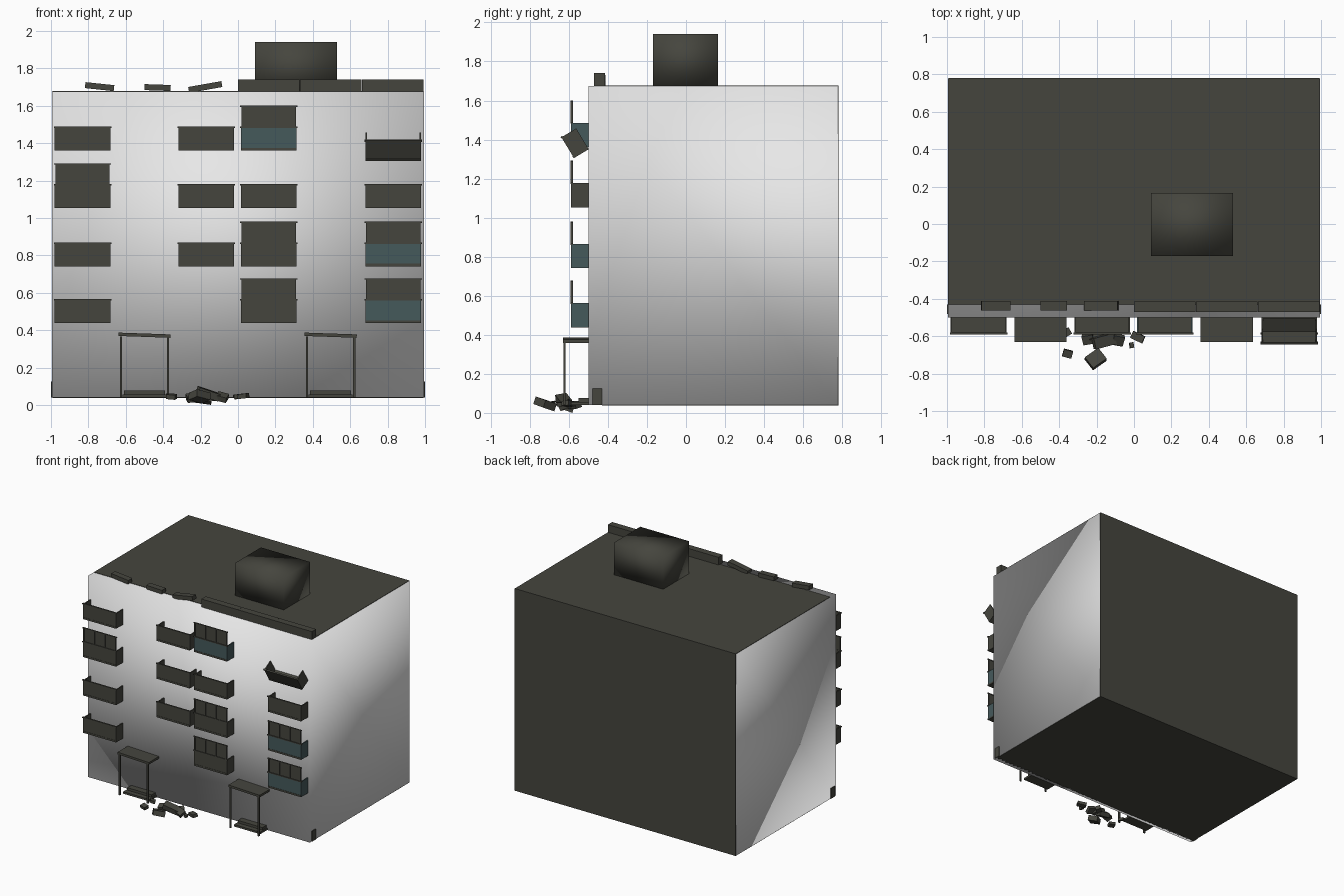
import bpy, bmesh, math
from mathutils import Matrix, Vector

cube = bpy.data.objects.get("Cube")
if cube:
    bpy.data.objects.remove(cube, do_unlink=True)


def material(name, rgb):
    m = bpy.data.materials.new(name)
    m.use_nodes = True
    m.diffuse_color = (*rgb, 1)
    m.node_tree.nodes["Principled BSDF"].inputs["Base Color"].default_value = (*rgb, 1)
    return m


PLASTER = material("pale plaster", (0.8, 0.8, 0.8))
CONCRETE = material("dark concrete", (0.06, 0.06, 0.048))
TEAL = material("teal panel", (0.06, 0.1, 0.105))


def add_box(bm, lo, hi):
    """Add a box between two corners and return its vertices."""
    lo, hi = Vector(lo), Vector(hi)
    mat = Matrix.Translation((lo + hi) / 2) @ Matrix.Diagonal((*(hi - lo), 1))
    return bmesh.ops.create_cube(bm, size=1, matrix=mat)["verts"]


def finish(name, bm, mat, smooth=False):
    me = bpy.data.meshes.new(name)
    bm.to_mesh(me)
    bm.free()
    me.materials.append(mat)
    for p in me.polygons:
        p.use_smooth = smooth
    ob = bpy.data.objects.new(name, me)
    bpy.context.collection.objects.link(ob)
    return ob


def boxes(name, mat, *pairs, smooth=False):
    bm = bmesh.new()
    for lo, hi in pairs:
        add_box(bm, lo, hi)
    return finish(name, bm, mat, smooth)


def chunk(name, centre, size, turn):
    """A loose block turned by Euler degrees."""
    half = Vector(size) / 2
    ob = boxes(name, CONCRETE, (-half, half))
    ob.location = centre
    ob.rotation_euler = [math.radians(a) for a in turn]
    return ob


# Plaster shell, open at the back, with soft shading across its corners
BASE, TOP, FRONT, BACK = 0.04, 1.675, -0.5, 0.78
bm = bmesh.new()
add_box(bm, (-0.995, FRONT, BASE), (0.995, BACK - 0.002, TOP))
bm.normal_update()
bmesh.ops.delete(bm, geom=[f for f in bm.faces if f.normal.y > 0.9], context='FACES_ONLY')
finish("plaster_walls", bm, PLASTER, smooth=True)

# Dark core showing as roof, underside and back wall
boxes("building_core", CONCRETE, ((-0.992, -0.43, BASE - 0.003), (0.992, BACK, TOP + 0.003)))
boxes("plinth_bar", CONCRETE, ((-1, -0.48, BASE), (1, -0.43, 0.125)))

# Roof house and parapet
boxes("roof_house", CONCRETE, ((0.09, -0.17, TOP), (0.53, 0.165, 1.94)), smooth=True)
for i in range(3):
    x = i * 0.331
    boxes(f"parapet_{i + 1}", CONCRETE, ((x, -0.47, TOP), (x + 0.33, -0.415, 1.74)))
for i, (x, z, w, roll) in enumerate([(-0.74, 1.702, 0.155, 6),
                                     (-0.43, 1.697, 0.14, 2),
                                     (-0.175, 1.7, 0.18, -10)]):
    chunk(f"fallen_parapet_{i + 1}", (x, -0.437, z), (w, 0.05, 0.032), (0, roll, 0))

# Balconies
W, D, H, T = 0.298, 0.088, 0.122, 0.008


def balcony(name, x, z, mat=CONCRETE, tilt=0, y=FRONT - D):
    """Open tray with its origin at the lower front left corner."""
    tray = boxes(name, mat,
                 ((0, 0, 0), (W, T, H)),
                 ((0, T, 0), (T, D, H)),
                 ((W - T, T, 0), (W, D, H)))
    floor = boxes(name + "_floor", CONCRETE, ((0, -0.002, -0.002), (W, D, 0.012)))
    rail = boxes(name + "_rail", CONCRETE, ((-0.005, -0.004, H - 0.004), (W + 0.005, T, H + 0.004)))
    for ob in (tray, floor, rail):
        ob.location = (x, y, z)
        ob.rotation_euler.x = math.radians(tilt)


def glazing(name, x, z):
    """Thin front window panel with mullions and a head rail."""
    y, h = FRONT - D, 0.115
    boxes(name + "_panes", CONCRETE, ((x + 0.006, y + 0.001, z), (x + W - 0.006, y + 0.005, z + h)))
    bars = [((x - 0.004, y - 0.003, z + h - 0.006), (x + W + 0.004, y + 0.008, z + h))]
    for i in range(4):
        mx = x + 0.008 + i * (W - 0.016) / 3
        bars.append(((mx - 0.004, y - 0.003, z), (mx + 0.004, y + 0.008, z + h)))
    boxes(name + "_frame", CONCRETE, *bars)


COLUMNS = {"left": -0.98, "mid_left": -0.319, "mid_right": 0.016, "right": 0.681}
ROWS = [0.44, 0.743, 1.055, 1.363]
# o = open, g = glazed, t = glazed with teal tray, dash = none
LAYOUT = {"left": "oogo", "mid_left": "-ooo", "mid_right": "ggot", "right": "tto-"}
for col, kinds in LAYOUT.items():
    for i, kind in enumerate(kinds):
        if kind == "-":
            continue
        name = f"balcony_{col}_{i + 1}"
        balcony(name, COLUMNS[col], ROWS[i], TEAL if kind == "t" else CONCRETE)
        if kind in "gt":
            glazing(name, COLUMNS[col], ROWS[i] + H)
balcony("balcony_broken", COLUMNS["right"], 1.307, tilt=31, y=-0.575)

# Entrance porches
for side, x, roll in (("left", -0.5, 2), ("right", 0.495, 2)):
    canopy = boxes(f"canopy_{side}", CONCRETE, ((-0.14, -0.065, -0.009), (0.14, 0.065, 0.009)))
    canopy.location = (x, -0.565, 0.373)
    canopy.rotation_euler.y = math.radians(roll)
    boxes(f"porch_posts_{side}", CONCRETE,
          *[((x + s * 0.126 - 0.006, -0.628, BASE), (x + s * 0.126 + 0.006, -0.616, 0.366))
            for s in (-1, 1)])
    boxes(f"porch_steps_{side}", CONCRETE,
          ((x - 0.118, -0.59, BASE), (x + 0.118, FRONT, 0.056)),
          ((x - 0.11, -0.55, 0.056), (x + 0.11, FRONT, 0.076)))

# Rubble heap: centre, size, turn
RUBBLE = [
    ((-0.355, -0.693, 0.045), (0.05, 0.04, 0.025), (10, 5, -15)),
    ((-0.205, -0.722, 0.046), (0.09, 0.075, 0.04), (-15, 12, 35)),
    ((-0.245, -0.615, 0.04), (0.06, 0.05, 0.035), (20, -10, 10)),
    ((-0.16, -0.625, 0.06), (0.12, 0.06, 0.04), (10, 18, 15)),
    ((-0.085, -0.62, 0.042), (0.06, 0.055, 0.03), (25, 15, -10)),
    ((-0.19, -0.6, 0.032), (0.1, 0.05, 0.035), (-20, 8, 0)),
    ((0.02, -0.605, 0.047), (0.07, 0.04, 0.025), (5, -6, -25)),
    ((-0.013, -0.648, 0.045), (0.022, 0.03, 0.02), (0, 10, 10)),
    ((-0.36, -0.58, 0.045), (0.04, 0.04, 0.02), (0, 20, 30)),
    ((-0.12, -0.57, 0.04), (0.06, 0.04, 0.03), (15, 0, 40)),
]
for i, (centre, size, turn) in enumerate(RUBBLE):
    chunk(f"rubble_{i + 1}", centre, size, turn)
